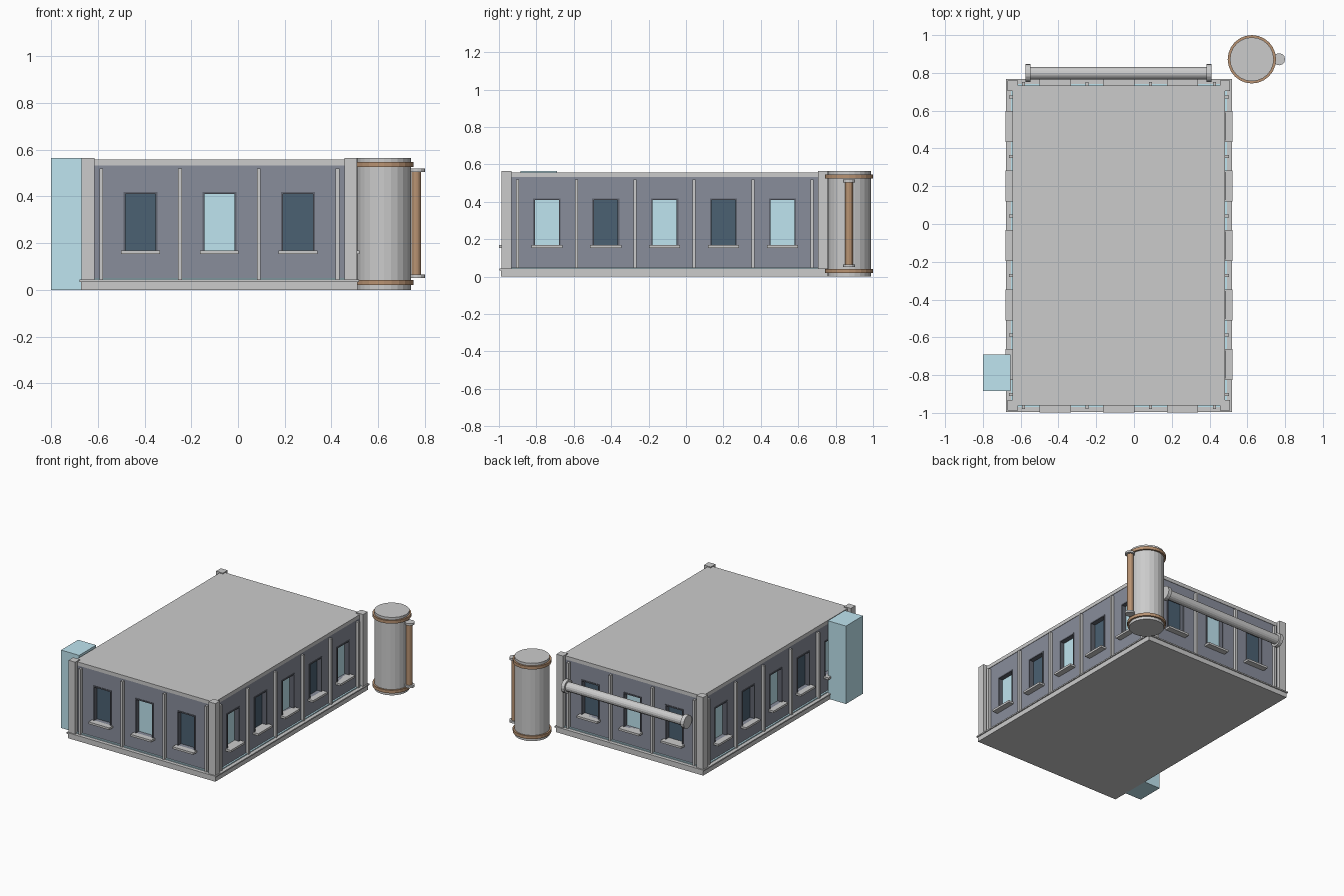
import bpy, bmesh, math
from mathutils import Matrix, Vector

if "Cube" in bpy.data.objects:
    bpy.data.objects.remove(bpy.data.objects["Cube"])

CX, CY = -0.08, -0.114      # building centre
HX, HY = 0.56, 0.844        # half size of the wall faces
H = 0.565


def material(name, rgb):
    m = bpy.data.materials.new(name)
    m.diffuse_color = (*rgb, 1)
    m.use_nodes = True
    m.node_tree.nodes["Principled BSDF"].inputs["Base Color"].default_value = m.diffuse_color
    return m


WALL = material("slate_wall", (0.25, 0.27, 0.33))
FRAME = material("frame_dark", (0.12, 0.13, 0.16))
DARK = material("dark_glass", (0.07, 0.12, 0.17))
LIGHT = material("light_glass", (0.52, 0.78, 0.87))
COPPER = material("copper", (0.48, 0.29, 0.17))


def finish(name, bm, mat=None):
    me = bpy.data.meshes.new(name)
    bm.to_mesh(me)
    bm.free()
    ob = bpy.data.objects.new(name, me)
    bpy.context.collection.objects.link(ob)
    if mat:
        me.materials.append(mat)
    return ob


def add_box(bm, lo, hi, mat=Matrix()):
    lo, hi = Vector(lo), Vector(hi)
    m = mat @ Matrix.Translation((lo + hi) / 2) @ Matrix.Diagonal((*(hi - lo), 1))
    bmesh.ops.create_cube(bm, size=1, matrix=m)


def box(name, lo, hi, mat=None):
    bm = bmesh.new()
    add_box(bm, lo, hi)
    return finish(name, bm, mat)


def centred_box(name, grow, z0, z1, mat=None):
    return box(name, (CX - HX - grow, CY - HY - grow, z0),
               (CX + HX + grow, CY + HY + grow, z1), mat)


def cylinder(name, loc, r, depth, mat=None, sides=24, axis='Z'):
    bm = bmesh.new()
    m = Matrix.Translation(loc)
    if axis == 'X':
        m = m @ Matrix.Rotation(math.pi / 2, 4, 'Y')
    bmesh.ops.create_cone(bm, cap_ends=True, segments=sides, radius1=r, radius2=r,
                          depth=depth, matrix=m)
    return finish(name, bm, mat)


# base, ledge, glowing strip, solid core, roof
centred_box("base_plate", 0.031, 0, 0.034)
centred_box("base_ledge", 0.038, 0.034, 0.043)
centred_box("light_strip", 0.012, 0.043, 0.05, LIGHT)
centred_box("inner_core", -0.04, 0.04, 0.54, WALL)
centred_box("roof_slab", 0.003, 0.532, 0.558)

# corner posts
bm = bmesh.new()
for sx in (-1, 1):
    for sy in (-1, 1):
        x, y = CX + sx * (HX + 0.002), CY + sy * (HY + 0.002)
        add_box(bm, (x - 0.027, y - 0.027, 0.04), (x + 0.027, y + 0.027, H))
finish("corner_posts", bm)

# facades: local x runs along the wall, local -y points outward
WW, Z0, Z1 = 0.07, 0.168, 0.415


def facade(side, angle, half, depth, count, pitch, dark_first):
    m = Matrix.Translation((CX, CY, 0)) @ Matrix.Rotation(angle, 4, 'Z')
    bms = {k: bmesh.new() for k in ("wall", "frames", "sills", "ribs", "dark", "light")}

    def put(part, u0, u1, out0, out1, z0, z1):
        add_box(bms[part], (u0, -depth - out1, z0), (u1, -depth - out0, z1), m)

    end = half - 0.02
    centres = [(i - (count - 1) / 2) * pitch for i in range(count)]
    # wall skin around the openings
    put("wall", -end, end, -0.042, 0, 0.04, Z0)
    put("wall", -end, end, -0.042, 0, Z1, 0.535)
    edges = [-end] + [c + s * WW for c in centres for s in (-1, 1)] + [end]
    for a, b in zip(edges[::2], edges[1::2]):
        put("wall", a, b, -0.042, 0, Z0, Z1)
    for i, c in enumerate(centres):
        # recessed pane with frame and sill
        pane = "dark" if (i % 2 == 0) == dark_first else "light"
        put(pane, c - WW, c + WW, -0.041, -0.03, Z0, Z1)
        for s in (-1, 1):
            a, b = sorted((c + s * (WW - 0.006), c + s * (WW + 0.003)))
            put("frames", a, b, -0.03, 0.004, Z0, Z1)
        put("frames", c - WW - 0.003, c + WW + 0.003, -0.03, 0.004, Z1 - 0.005, Z1 + 0.004)
        put("sills", c - 0.083, c + 0.083, -0.03, 0.041, 0.153, Z0)
    # vertical ribs between bays
    for i in range(count + 1):
        u = (i - count / 2) * pitch
        put("ribs", u - 0.008, u + 0.008, -0.005, 0.022, 0.045, 0.52)
    mats = {"wall": WALL, "frames": FRAME, "dark": DARK, "light": LIGHT}
    names = {"dark": "dark_windows", "light": "light_windows"}
    for k, b in bms.items():
        finish(side + "_" + names.get(k, k), b, mats.get(k))


facade("front", 0, HX, HY, 3, 0.337, True)
facade("back", math.pi, HX, HY, 3, 0.337, True)
facade("right", math.pi / 2, HY, HX, 5, 0.315, False)
facade("left", -math.pi / 2, HY, HX, 5, 0.315, False)

# glass booth on the left side
box("glass_booth", (-0.80, -0.885, 0), (-0.655, -0.69, H), LIGHT)

# storage tank with copper rings
TX, TY = 0.624, 0.872
cylinder("tank_body", (TX, TY, H / 2), 0.116, H)
for name, z in (("tank_ring_lower", 0.031), ("tank_ring_upper", 0.536)):
    cylinder(name, (TX, TY, z), 0.128, 0.022, COPPER)

# copper riser pipe beside the tank
cylinder("riser_pipe", (0.763, TY, 0.285), 0.021, 0.45, COPPER, 12)
for name, z in (("riser_flange_lower", 0.058), ("riser_flange_upper", 0.511)):
    cylinder(name, (0.768, TY, z), 0.032, 0.015, None, 12)

# horizontal pipe along the back wall
cylinder("back_pipe", (-0.082, 0.799, 0.378), 0.033, 0.96, None, 16, 'X')
for name, x in (("back_pipe_flange_left", -0.561), ("back_pipe_flange_right", 0.398)):
    cylinder(name, (x, 0.799, 0.378), 0.048, 0.026, None, 16, 'X')
